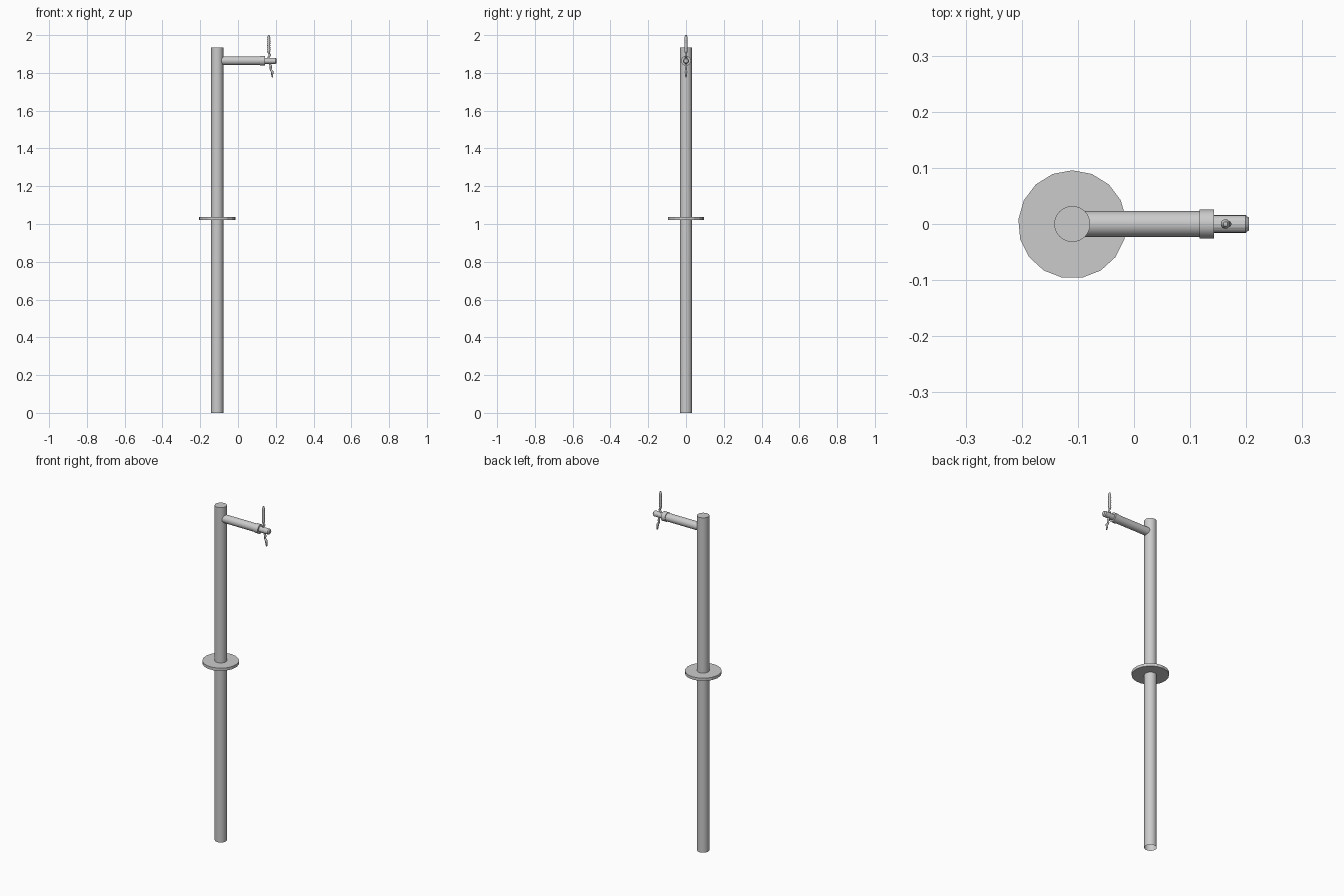
import bpy, bmesh, math
from mathutils import Vector

if "Cube" in bpy.data.objects:
    bpy.data.objects.remove(bpy.data.objects["Cube"])


def lathe(name, profile, sides, origin, axis='Z', smooth=False, open_start=False):
    """Revolve (radius, distance) pairs around the z or x axis."""
    bm = bmesh.new()
    rings = []
    for r, d in profile:
        ring = []
        for i in range(sides):
            a = 2 * math.pi * i / sides
            s, c = r * math.sin(a), r * math.cos(a)
            p = (s, c, d) if axis == 'Z' else (d, s, c)
            ring.append(bm.verts.new(Vector(origin) + Vector(p)))
        rings.append(ring)
    for lo, hi in zip(rings, rings[1:]):
        for i in range(sides):
            j = (i + 1) % sides
            bm.faces.new((lo[i], lo[j], hi[j], hi[i]))
    if not open_start:
        bm.faces.new(rings[0])
    bm.faces.new(rings[-1])
    bmesh.ops.recalc_face_normals(bm, faces=bm.faces[:])
    if open_start and sum(f.normal.z for f in bm.faces if len(f.verts) > 4) < 0:
        bmesh.ops.reverse_faces(bm, faces=bm.faces[:])
    me = bpy.data.meshes.new(name)
    bm.to_mesh(me)
    bm.free()
    ob = bpy.data.objects.new(name, me)
    bpy.context.collection.objects.link(ob)
    if smooth:
        bpy.ops.object.select_all(action='DESELECT')
        ob.select_set(True)
        bpy.context.view_layer.objects.active = ob
        bpy.ops.object.shade_smooth_by_angle(angle=math.radians(30))
    return ob


def wire(name, points, radius):
    """Round tube through (x, z, thickness) points."""
    cu = bpy.data.curves.new(name, 'CURVE')
    cu.dimensions = '3D'
    cu.bevel_depth = radius
    cu.bevel_resolution = 2
    cu.resolution_u = 4
    cu.use_fill_caps = True
    sp = cu.splines.new('BEZIER')
    sp.bezier_points.add(len(points) - 1)
    for bp, (x, z, t) in zip(sp.bezier_points, points):
        bp.co = (x, 0, z)
        bp.radius = t
        bp.handle_left_type = bp.handle_right_type = 'AUTO'
    ob = bpy.data.objects.new(name, cu)
    bpy.context.collection.objects.link(ob)
    return ob


PX, AZ = -0.11, 1.864

# Tall tube, open at the foot, with the round stop plate
lathe("post", [(0.032, 0), (0.032, 1.935)], 32, (PX, 0, 0), smooth=True, open_start=True)
lathe("stop_plate", [(0.0965, 1.022), (0.0965, 1.038)], 17, (PX, -0.0008, 0))

# Side arm, collar and chamfered peg
lathe("arm", [(0.023, -0.1), (0.023, 0.12)], 16, (0, 0, AZ), 'X', smooth=True)
lathe("collar", [(0.026, 0.117), (0.026, 0.143)], 16, (0, 0, AZ), 'X', smooth=True)
lathe("peg", [(0.016, 0.14), (0.016, 0.199), (0.011, 0.205)], 16, (0, 0, AZ), 'X')

# Locking pin: ribbed grip above the peg, wavy tail below it
grip = [(0.004, 1.90), (0.007, 1.91)]
for i in range(8):
    z = 1.915 + i * 0.010
    grip += [(0.0085, z), (0.0072, z + 0.005)]
grip.append((0.004, 2.0))
lathe("pin_grip", grip, 12, (0.163, 0, 0), smooth=True)
wire("pin_shank", [(0.163, 1.905, 1), (0.168, 1.893, 1.2), (0.161, 1.882, 1),
                   (0.166, 1.865, 1), (0.169, 1.845, 1)], 0.005)
wire("pin_tail", [(0.169, 1.848, 1), (0.174, 1.832, 1.3), (0.173, 1.818, 1),
                  (0.181, 1.806, 1.4), (0.181, 1.792, 1.1), (0.183, 1.776, 0.7)], 0.005)
